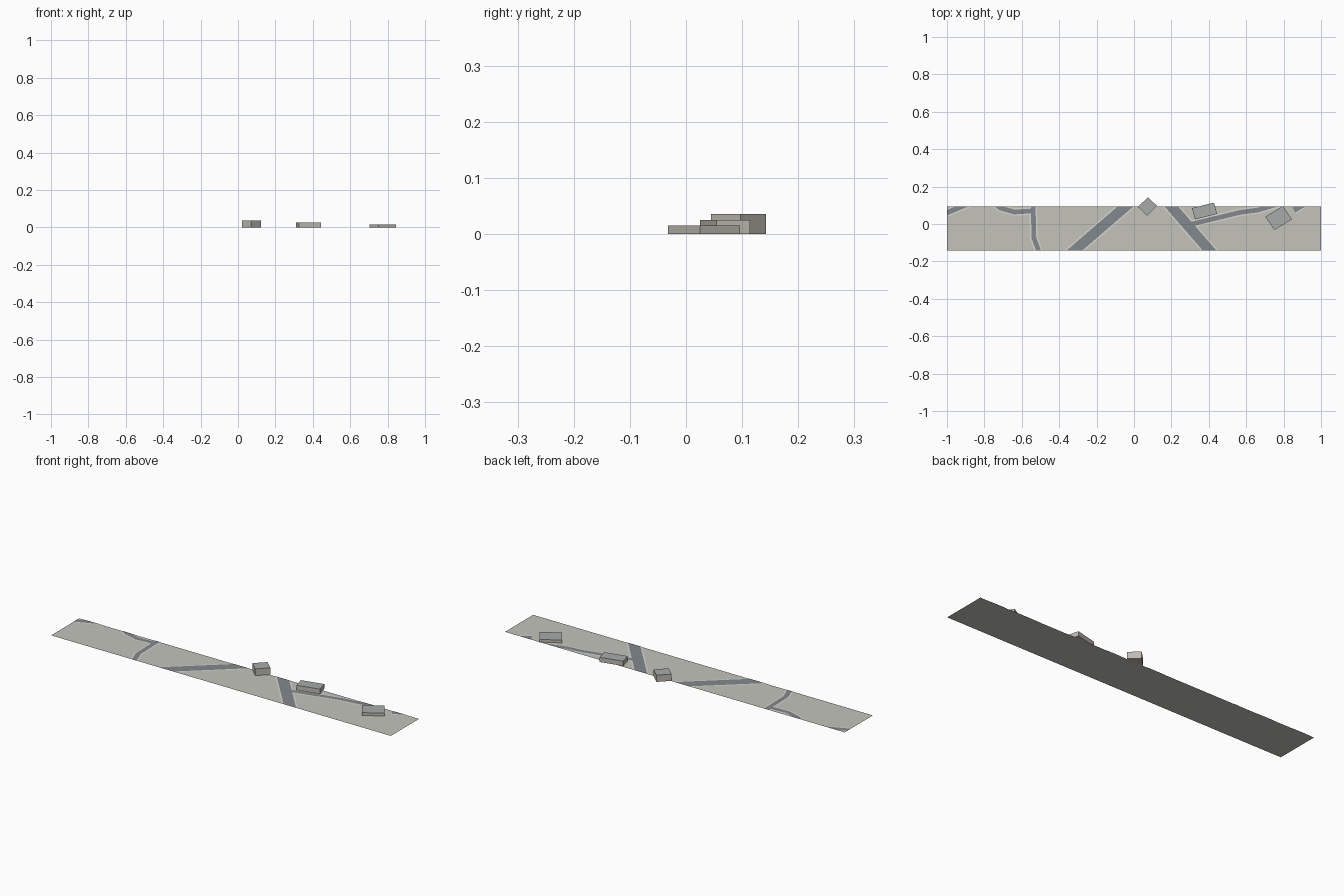
import bpy, bmesh
from mathutils import Vector

if "Cube" in bpy.data.objects:
    bpy.data.objects.remove(bpy.data.objects["Cube"])

X0, X1, Y0, Y1 = -1.0, 1.0, -0.143, 0.094


def material(name, rgb):
    m = bpy.data.materials.new(name)
    m.diffuse_color = (*rgb, 1)
    m.use_nodes = True
    m.node_tree.nodes["Principled BSDF"].inputs["Base Color"].default_value = m.diffuse_color
    return m


GROUND = material("ground_beige", (0.55, 0.55, 0.50))
VERGE = material("verge_light", (0.68, 0.67, 0.61))
ASPHALT = material("asphalt", (0.22, 0.25, 0.27))
WALL = material("wall_beige", (0.52, 0.50, 0.44))
ROOF = material("roof_grey", (0.38, 0.41, 0.40))


def finish(name, bm, mats):
    me = bpy.data.meshes.new(name)
    bm.to_mesh(me)
    bm.free()
    for m in mats:
        me.materials.append(m)
    ob = bpy.data.objects.new(name, me)
    bpy.context.collection.objects.link(ob)
    return ob


def ribbon(name, path, width, z, mat):
    """Flat mitred strip along a path, trimmed to the ground tile."""
    pts = [Vector(p) for p in path]
    dirs = [(b - a).normalized() for a, b in zip(pts, pts[1:])]
    bm = bmesh.new()
    pairs = []
    for i, p in enumerate(pts):
        d0, d1 = dirs[max(i - 1, 0)], dirs[min(i, len(dirs) - 1)]
        t = (d0 + d1).normalized()
        n = Vector((-t.y, t.x)) * (width / 2 / t.dot(d0))
        pairs.append([bm.verts.new((*(p + s * n), z)) for s in (-1, 1)])
    for (a, b), (c, d) in zip(pairs, pairs[1:]):
        bm.faces.new((a, c, d, b))
    for co, no in (((X0, 0, 0), (-1, 0, 0)), ((X1, 0, 0), (1, 0, 0)),
                   ((0, Y0, 0), (0, -1, 0)), ((0, Y1, 0), (0, 1, 0))):
        bmesh.ops.bisect_plane(bm, geom=bm.verts[:] + bm.edges[:] + bm.faces[:],
                               plane_co=co, plane_no=no, clear_outer=True)
    finish(name, bm, [mat])


def building(name, corners, height):
    """Box raised from four ground corners, with its own roof colour."""
    bm = bmesh.new()
    base = [bm.verts.new((x, y, 0)) for x, y in corners]
    top = [bm.verts.new((x, y, height)) for x, y in corners]
    bm.faces.new(base[::-1])
    bm.faces.new(top).material_index = 1
    for i in range(4):
        j = (i + 1) % 4
        bm.faces.new((base[i], base[j], top[j], top[i]))
    finish(name, bm, [WALL, ROOF])


# Ground tile
bm = bmesh.new()
bm.faces.new([bm.verts.new((x, y, 0)) for x, y in
              ((X0, Y0), (X1, Y0), (X1, Y1), (X0, Y1))])
finish("ground", bm, [GROUND])

# Roads, each with a lighter verge beneath
roads = {
    "corner_lane": ([(-1.1, 0.018), (-0.85, 0.123)], 0.027),
    "branch_lane": ([(-0.76, 0.12), (-0.715, 0.085), (-0.64, 0.064), (-0.54, 0.07)], 0.025),
    "side_street": ([(-0.54, 0.13), (-0.535, -0.075), (-0.50, -0.17)], 0.025),
    "main_road_left": ([(-0.372, -0.188), (0.014, 0.145)], 0.055),
    "main_road_right": ([(0.155, 0.145), (0.446, -0.19)], 0.055),
    "long_lane": ([(0.29, -0.005), (0.567, 0.062), (0.663, 0.075), (0.754, 0.102), (0.84, 0.125)], 0.025),
    "end_lane": ([(0.855, 0.075), (0.93, 0.118)], 0.03),
}
for name, (path, width) in roads.items():
    ribbon(name + "_verge", path, width + 0.016, 0.0006, VERGE)
for name, (path, width) in roads.items():
    ribbon(name, path, width, 0.0012, ASPHALT)

# Buildings
building("building_tall", [(0.070, 0.045), (0.123, 0.097), (0.074, 0.143), (0.021, 0.091)], 0.036)
building("building_long", [(0.326, 0.025), (0.444, 0.054), (0.428, 0.114), (0.310, 0.085)], 0.025)
building("building_low", [(0.751, -0.032), (0.845, 0.025), (0.796, 0.096), (0.702, 0.039)], 0.015)
